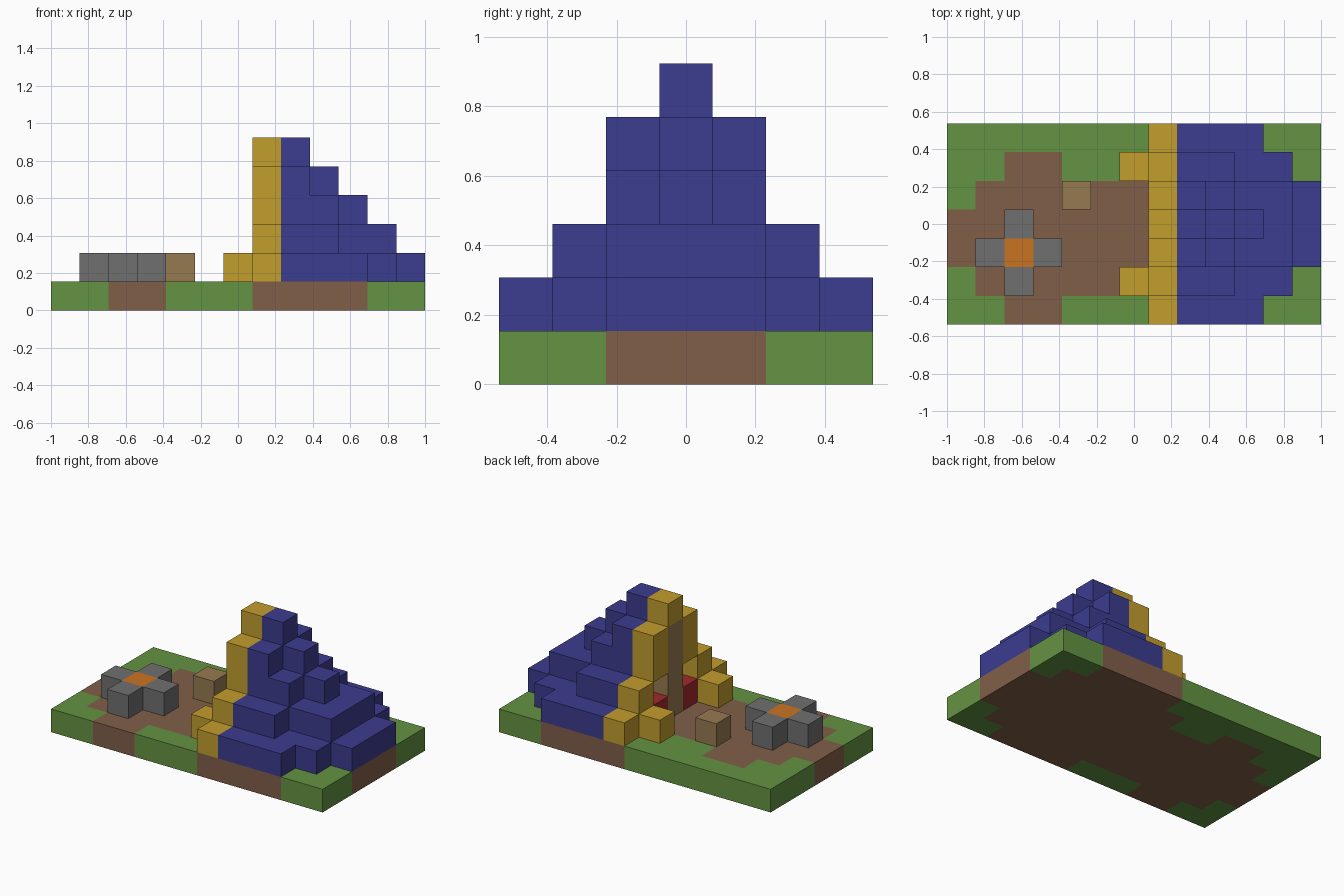
import bpy
import bmesh
from mathutils import Vector

cube = bpy.data.objects.get("Cube")
if cube:
    bpy.data.objects.remove(cube, do_unlink=True)

UNIT = 2 / 13          # edge of one block
MIDDLE = 3             # row on the centre line


def material(name, rgb):
    """Flat material from 8-bit sRGB values."""
    linear = [((c / 255 + 0.055) / 1.055) ** 2.4 for c in rgb] + [1]
    mat = bpy.data.materials.new(name)
    mat.use_nodes = True
    mat.diffuse_color = linear
    bsdf = mat.node_tree.nodes["Principled BSDF"]
    bsdf.inputs["Base Color"].default_value = linear
    bsdf.inputs["Roughness"].default_value = 0.9
    return mat


def sides(offset):
    """Rows lying the given distance either side of the centre line."""
    return {MIDDLE - offset, MIDDLE + offset}


# Ground: G is grass, D is dirt, listed from the back row to the front row
ground = ["GGGGGGGDDDDGG",
          "GGDDGGDDDDDDG",
          "GDDDDDDDDDDDD",
          "DDDDDDDDDDDDD",
          "DDDDDDDDDDDDD",
          "GDDDDDDDDDDDG",
          "GGDDGGGDDDDGG"]


def ground_cells(letter):
    return {(i, 6 - row, 0) for row, line in enumerate(ground)
            for i, c in enumerate(line) if c == letter}


# Tent: last column of each layer by distance from the centre line
layers = [(12, 12, 11, 10), (11, 11, 9), (10, 9), (9, 8), (8,)]
tent = {(i, j, k) for k, ends in enumerate(layers, 1)
        for offset, end in enumerate(ends)
        for j in sides(offset) for i in range(7, end + 1)}


def enclosed(cell):
    i, j, k = cell
    return all(c in tent for c in
               ((i + 1, j, k), (i, j + 1, k), (i, j - 1, k), (i, j, k + 1)))


canvas = {c for c in tent if c[0] > 7 and not enclosed(c)}

# Stepped trim around the opening, with two feet in front
arch = [(1, 3), (1, 2), (2, 2), (3, 1), (4, 1), (5, 0)]
trim = {(7, j, k) for k, offset in arch for j in sides(offset)}
trim |= {(6, j, 1) for j in sides(2)}

pole = {(7, MIDDLE, k) for k in range(1, 5)}
bedrolls = {(i, j, 1) for i in (7, 8, 9) for j in sides(1)}

# Campfire and seat
fire = {(2, 2, 1)}
stones = {(1, 2, 1), (3, 2, 1), (2, 1, 1), (2, 3, 1)}
seat = {(4, 4, 1)}

wood = material("tan wood", (150, 122, 80))
parts = [
    ("grass", ground_cells("G"), material("grass green", (100, 147, 66))),
    ("dirt", ground_cells("D"), material("dirt brown", (129, 95, 73))),
    ("tent_canvas", canvas, material("canvas blue", (60, 60, 144))),
    ("tent_trim", trim, material("trim gold", (194, 157, 45))),
    ("tent_pole", pole, wood),
    ("log_seat", seat, wood),
    ("bedrolls", bedrolls, material("bedroll red", (160, 42, 42))),
    ("fire_stones", stones, material("stone grey", (112, 112, 112))),
    ("fire", fire, material("fire orange", (202, 116, 33))),
]
occupied = set().union(*(cells for _, cells, _ in parts))


def build(name, cells, mat):
    """Skin the exposed sides of a set of blocks, merging flat areas."""
    bm = bmesh.new()
    for cell in sorted(cells):
        centre = Vector(cell) + Vector((0.5, 0.5, 0.5))
        for axis in range(3):
            for sign in (-1, 1):
                normal = Vector((0, 0, 0))
                normal[axis] = sign
                if tuple(int(v) for v in Vector(cell) + normal) in occupied:
                    continue
                a = Vector((0, 0, 0))
                a[(axis + 1) % 3] = 1
                b = normal.cross(a)
                corners = (a + b, b - a, -a - b, a - b)
                bm.faces.new([bm.verts.new(
                    (centre + (normal + c) / 2 - Vector((6.5, 3.5, 0))) * UNIT)
                    for c in corners])
    bmesh.ops.remove_doubles(bm, verts=bm.verts, dist=0.001)
    bmesh.ops.dissolve_limit(bm, angle_limit=0.01, verts=bm.verts, edges=bm.edges)
    mesh = bpy.data.meshes.new(name)
    bm.to_mesh(mesh)
    bm.free()
    mesh.materials.append(mat)
    bpy.context.collection.objects.link(bpy.data.objects.new(name, mesh))


for part in parts:
    build(*part)
